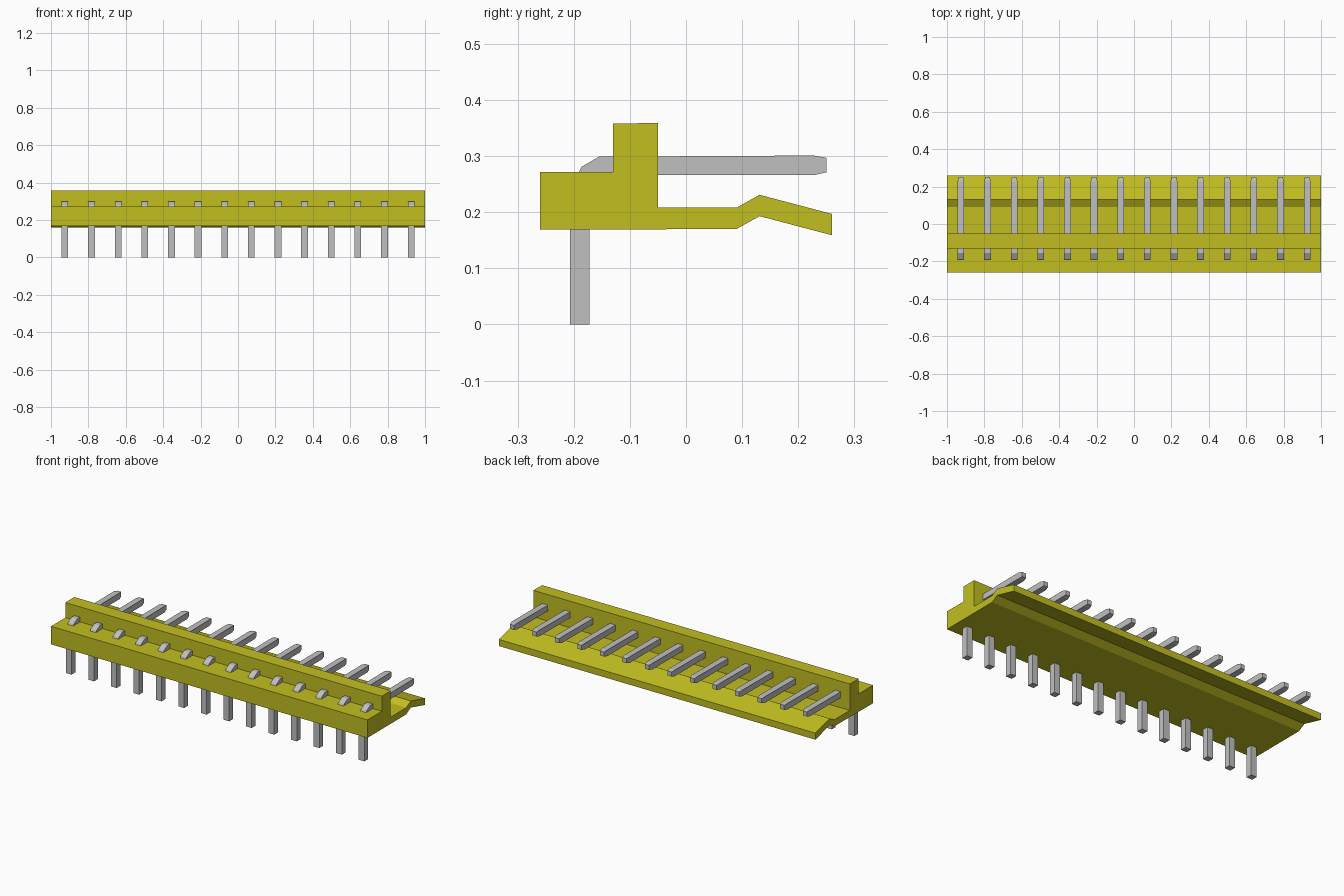
import bpy
import bmesh

cube = bpy.data.objects.get("Cube")
if cube:
    bpy.data.objects.remove(cube, do_unlink=True)


def make_material(name, rgb):
    mat = bpy.data.materials.new(name)
    mat.use_nodes = True
    mat.diffuse_color = (*rgb, 1)
    bsdf = mat.node_tree.nodes["Principled BSDF"]
    bsdf.inputs["Base Color"].default_value = (*rgb, 1)
    bsdf.inputs["Roughness"].default_value = 0.6
    return mat


def extrude_profile(name, profile, width, mat):
    """Extrude a (y, z) outline along x, centred on x = 0."""
    bm = bmesh.new()
    face = bm.faces.new([bm.verts.new((-width / 2, y, z)) for y, z in profile])
    result = bmesh.ops.extrude_face_region(bm, geom=[face])
    moved = [v for v in result["geom"] if isinstance(v, bmesh.types.BMVert)]
    bmesh.ops.translate(bm, verts=moved, vec=(width, 0, 0))
    bmesh.ops.recalc_face_normals(bm, faces=bm.faces)
    mesh = bpy.data.meshes.new(name)
    bm.to_mesh(mesh)
    bm.free()
    mesh.materials.append(mat)
    obj = bpy.data.objects.new(name, mesh)
    bpy.context.collection.objects.link(obj)
    return obj


yellow = make_material("yellow plastic", (0.54, 0.52, 0.015))
grey = make_material("pin metal", (0.53, 0.53, 0.53))

# Housing: stepped block with upright wall and a bent locking shelf
housing_outline = [
    (-0.26, 0.169), (0.09, 0.17), (0.131, 0.193), (0.26, 0.159),
    (0.26, 0.197), (0.131, 0.231), (0.09, 0.208), (-0.05, 0.208),
    (-0.05, 0.359), (-0.13, 0.358), (-0.13, 0.272), (-0.26, 0.272),
]
extrude_profile("housing", housing_outline, 2.0, yellow)

# Right-angle pin: vertical leg, clipped bend, horizontal contact
pin_outline = [
    (-0.207, 0), (-0.172, 0), (-0.172, 0.25), (-0.155, 0.266),
    (0.228, 0.266), (0.25, 0.271), (0.25, 0.297), (0.228, 0.301),
    (-0.155, 0.299), (-0.186, 0.281), (-0.207, 0.24),
]
pin = extrude_profile("pin_1", pin_outline, 0.036, grey)

# Taper the contact tip sideways
for v in pin.data.vertices:
    if v.co.y > 0.24:
        v.co.x *= 0.7

# Row of equally spaced pins
PIN_COUNT = 14
PITCH = 0.1424
for i in range(PIN_COUNT):
    obj = pin
    if i:
        obj = bpy.data.objects.new(f"pin_{i + 1}", pin.data)
        bpy.context.collection.objects.link(obj)
    obj.location.x = (i - (PIN_COUNT - 1) / 2) * PITCH
